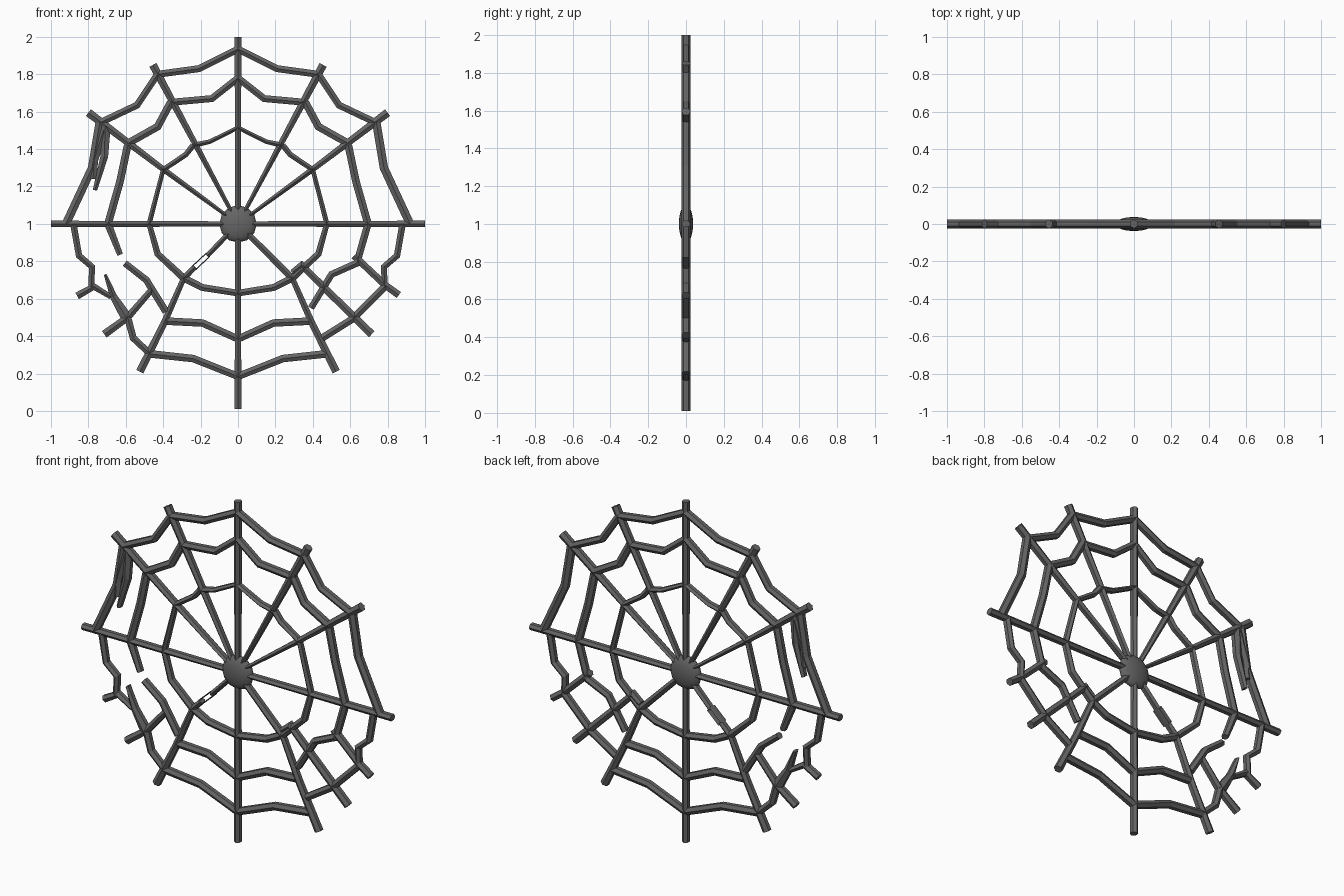
import bpy
import bmesh
import math
from mathutils import Vector

if "Cube" in bpy.data.objects:
    bpy.data.objects.remove(bpy.data.objects["Cube"], do_unlink=True)

grey = bpy.data.materials.new("dark_grey")
grey.use_nodes = True
colour = (0.13, 0.13, 0.13, 1)
grey.diffuse_color = colour
grey.node_tree.nodes["Principled BSDF"].inputs["Base Color"].default_value = colour

SIDES = 6


def finish(name, bm):
    bmesh.ops.recalc_face_normals(bm, faces=bm.faces)
    mesh = bpy.data.meshes.new(name)
    bm.to_mesh(mesh)
    bm.free()
    mesh.materials.append(grey)
    obj = bpy.data.objects.new(name, mesh)
    bpy.context.collection.objects.link(obj)
    return obj


def strand(name, points, start=0.019, end=0.019, depth=0.024, side=1):
    """Six-sided rod along (x, z) points, mitred at bends; side=-1 mirrors it."""
    pts = [Vector((x * side, z)) for x, z in points]
    bm = bmesh.new()
    rings = []
    for i, p in enumerate(pts):
        a = (p - pts[i - 1]).normalized() if i > 0 else None
        b = (pts[i + 1] - p).normalized() if i < len(pts) - 1 else None
        t = ((a or b) + (b or a)).normalized()
        miter = 1 / max(0.6, t.dot(b or a))
        n = Vector((-t.y, t.x)) * miter
        w = start + (end - start) * i / (len(pts) - 1)
        ring = []
        for k in range(SIDES):
            ang = math.tau * (k + 0.5) / SIDES
            off = n * w * math.cos(ang) * 1.12
            ring.append(bm.verts.new((p.x + off.x, depth * math.sin(ang), p.y + off.y)))
        rings.append(ring)
    for r, s in zip(rings, rings[1:]):
        for k in range(SIDES):
            j = (k + 1) % SIDES
            bm.faces.new((r[k], r[j], s[j], s[k]))
    bm.faces.new(rings[0])
    bm.faces.new(rings[-1])
    return finish(name, bm)


# Hub: flattened ball facing front and back
bpy.ops.mesh.primitive_uv_sphere_add(segments=12, ring_count=8, radius=0.1,
                                     location=(0, 0, 1), rotation=(math.pi / 2, 0, 0))
hub = bpy.context.object
hub.name = "hub"
hub.scale = (1, 1, 0.38)
hub.data.materials.append(grey)
bpy.ops.object.shade_smooth_by_angle(angle=math.radians(40))

# Straight spokes
strand("top_spoke", [(0, 1), (0, 1.5), (0, 2)], 0.015, 0.019)
strand("bottom_spoke", [(0, 1), (0, 0.5), (0, 0.01)], 0.015, 0.019)

for side, label in ((1, "left"), (-1, "right")):
    def mirrored(name, points, *sizes):
        strand(label + "_" + name, points, *sizes, side=side)

    mirrored("side_spoke", [(0, 1), (0.5, 1), (1, 1)], 0.014, 0.018)
    mirrored("upper_spoke", [(0, 1), (0.23, 1.43), (0.455, 1.85)], 0.01, 0.022)
    mirrored("middle_spoke", [(0, 1), (0.41, 1.3), (0.8, 1.595)], 0.009, 0.023)
    mirrored("lower_spoke_end", [(0.29, 0.71), (0.4, 0.46), (0.525, 0.21)], 0.015, 0.022)

    # Upper half of the rings
    mirrored("outer_ring_top", [(0, 1.935), (0.21, 1.83), (0.43, 1.8)])
    mirrored("outer_ring_shoulder", [(0.43, 1.8), (0.54, 1.635), (0.74, 1.54)])
    mirrored("outer_ring_side", [(0.74, 1.54), (0.78, 1.3), (0.92, 1.0)], 0.023, 0.023)
    mirrored("middle_ring_top", [(0, 1.78), (0.14, 1.67), (0.36, 1.65)])
    mirrored("middle_ring_shoulder", [(0.36, 1.65), (0.43, 1.52), (0.59, 1.43)], 0.021, 0.021)
    mirrored("middle_ring_side", [(0.59, 1.42), (0.63, 1.23), (0.695, 1.0)], 0.021, 0.021)
    mirrored("inner_ring_top", [(0, 1.515), (0.15, 1.44), (0.24, 1.42)], 0.011, 0.014)
    mirrored("inner_ring_shoulder", [(0.24, 1.42), (0.28, 1.37), (0.4, 1.29)], 0.016, 0.014)
    mirrored("inner_ring_side", [(0.4, 1.29), (0.475, 1.0)], 0.012, 0.014)

    # Lower half of the rings
    mirrored("inner_ring_low_side", [(0.475, 1.0), (0.43, 0.84), (0.29, 0.71)], 0.015, 0.02)
    mirrored("inner_ring_bottom", [(0.29, 0.71), (0.19, 0.66), (0, 0.63)], 0.02, 0.018)
    mirrored("middle_ring_bottom", [(0.38, 0.48), (0.19, 0.47), (0, 0.385)], 0.021, 0.02)
    mirrored("outer_ring_bottom", [(0.47, 0.305), (0.24, 0.28), (0, 0.185)], 0.021, 0.02)
    mirrored("outer_ring_low_side", [(0.88, 1.0), (0.85, 0.83), (0.78, 0.77), (0.785, 0.66)], 0.018, 0.016)

# Spokes under the hub, the right one split by a gap
strand("left_lower_spoke", [(0, 1), (0.29, 0.71)], 0.016, 0.019)
strand("right_lower_spoke_root", [(0, 1), (-0.165, 0.83)], 0.014, 0.014)
strand("right_lower_spoke_tip", [(-0.23, 0.77), (-0.29, 0.71)], 0.015, 0.017)
for shift in (-0.009, 0.009):
    strand("right_lower_spoke_sliver",
           [(-0.16 + shift, 0.835 - shift), (-0.235 + shift, 0.765 - shift)], 0.003, 0.003)

# Intact lower left quarter
strand("left_diagonal_spoke", [(0.29, 0.74), (0.34, 0.78), (0.47, 0.65), (0.715, 0.41)], 0.016, 0.022)
strand("left_stub_spoke", [(0.62, 0.83), (0.79, 0.67), (0.86, 0.62)], 0.019, 0.02)
strand("left_middle_ring_low", [(0.695, 1.0), (0.635, 0.79), (0.5, 0.73), (0.39, 0.55)], 0.02, 0.018)
strand("left_outer_ring_corner", [(0.79, 0.67), (0.61, 0.49), (0.45, 0.39)], 0.02, 0.02)

# Broken lower right quarter
strand("right_diagonal_spoke", [(-0.46, 0.65), (-0.59, 0.5), (-0.715, 0.41)], 0.017, 0.022)
strand("right_stub_spoke", [(-0.68, 0.61), (-0.77, 0.665), (-0.86, 0.615)], 0.014, 0.02)
strand("right_middle_ring_stump", [(-0.695, 1.0), (-0.63, 0.835)], 0.021, 0.016)
strand("right_middle_ring_piece", [(-0.605, 0.79), (-0.49, 0.7), (-0.385, 0.53)], 0.018, 0.02)
strand("right_outer_ring_corner", [(-0.59, 0.5), (-0.56, 0.39), (-0.47, 0.305)], 0.02, 0.018)
strand("right_lower_shard", [(-0.71, 0.73), (-0.665, 0.61), (-0.59, 0.49)], 0.008, 0.032)
strand("right_upper_shard", [(-0.71, 1.52), (-0.715, 1.36), (-0.765, 1.18)], 0.03, 0.012)
strand("right_upper_shard_edge", [(-0.72, 1.5), (-0.77, 1.34), (-0.775, 1.24)], 0.025, 0.02)
